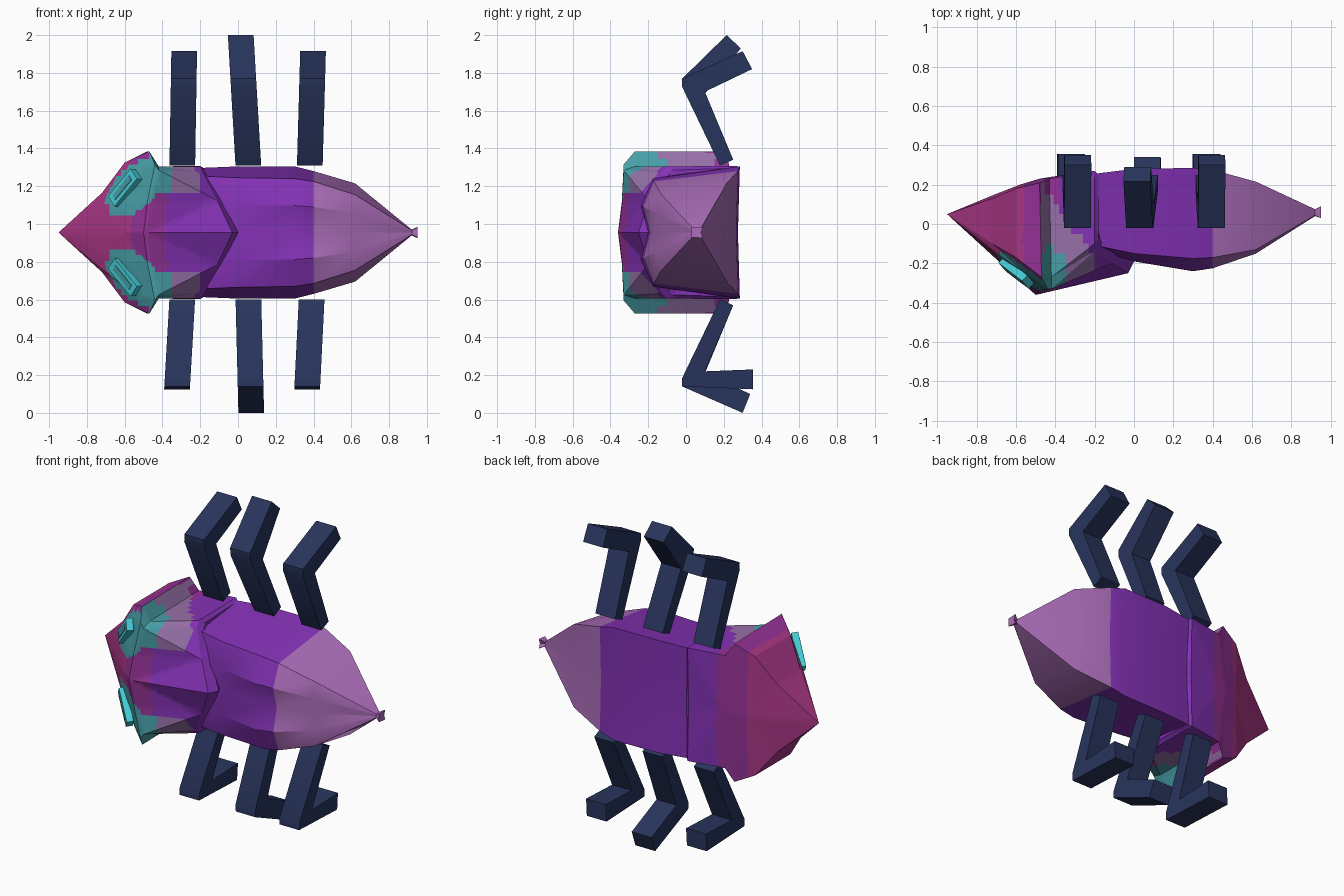
import bpy, bmesh, math
from mathutils import Vector, Matrix

if "Cube" in bpy.data.objects:
    bpy.data.objects.remove(bpy.data.objects["Cube"], do_unlink=True)

MID = 0.955  # height of the body axis


def material(name, r, g, b):
    m = bpy.data.materials.new(name)
    m.use_nodes = True
    col = [(c / 255 / 12.92) if c < 11 else ((c / 255 + 0.055) / 1.055) ** 2.4 for c in (r, g, b)] + [1]
    m.diffuse_color = col
    for n in m.node_tree.nodes:
        if n.type == 'BSDF_PRINCIPLED':
            n.inputs["Base Color"].default_value = col
    return m


ROSE = material("rose", 170, 55, 134)
PLUM = material("plum", 148, 50, 150)
PURPLE = material("purple", 132, 50, 182)
LAVENDER = material("lavender", 172, 110, 186)
TEAL = material("teal", 72, 160, 168)
MAUVE = material("mauve", 150, 112, 168)
CYAN = material("cyan", 70, 205, 215)
NAVY = material("navy", 40, 52, 92)


def finish(name, bm, mats, angle=30):
    bmesh.ops.recalc_face_normals(bm, faces=bm.faces)
    me = bpy.data.meshes.new(name)
    bm.to_mesh(me)
    bm.free()
    for m in mats:
        me.materials.append(m)
    ob = bpy.data.objects.new(name, me)
    bpy.context.collection.objects.link(ob)
    bpy.ops.object.select_all(action='DESELECT')
    ob.select_set(True)
    bpy.context.view_layer.objects.active = ob
    bpy.ops.object.shade_smooth_by_angle(angle=math.radians(angle))
    return ob


def loft(half_rings):
    """Skin half rings (front centre to back centre), mirrored across the axis."""
    bm = bmesh.new()
    rings = []
    for half in half_rings:
        full = list(half) + [(x, y, -z) for x, y, z in reversed(half[1:-1])]
        rings.append([bm.verts.new((x, y, MID + z)) for x, y, z in full])
    n = len(rings[0])
    for a, b in zip(rings, rings[1:]):
        for i in range(n):
            j = (i + 1) % n
            bm.faces.new((a[i], a[j], b[j], b[i]))
    bm.faces.new(rings[0])
    bm.faces.new(rings[-1])
    bmesh.ops.remove_doubles(bm, verts=bm.verts, dist=0.0005)
    return bm


# Body and tail: x, front centre y, bulge y, front corner y and z, back y and z
sections = [
    (-.24, -.12, -.12, -.10, .30, .25, .34),
    (0, -.17, -.19, -.15, .29, .28, .35),
    (.3, -.20, -.24, -.175, .285, .285, .35),
    (.4, -.19, -.225, -.17, .27, .275, .325),
    (.62, -.12, -.15, -.13, .2, .215, .26),
    (.92, .045, .04, .045, .012, .075, .015),
    (.95, .03, .03, .03, .025, .09, .03),
]
bm = loft([[(x, c, 0), (x, b, zf * .5), (x, f, zf), (x, k, zk), (x, k - .01, 0)]
           for x, c, b, f, zf, k, zk in sections])
for f in bm.faces:
    f.material_index = int(f.calc_center_median().x > .4)
finish("body", bm, [PURPLE, LAVENDER])

# Head with flared crest and pointed collar
nose = (-.95, .05, 0)
head_rings = [
    [nose] * 6,
    [(-.72, -.16, 0), (-.72, -.15, .1), (-.72, -.13, .19), (-.72, -.1, .21), (-.72, .13, .21), (-.72, .145, 0)],
    [(-.6, -.27, 0), (-.6, -.25, .15), (-.58, -.23, .3), (-.6, -.17, .37), (-.6, .18, .37), (-.58, .2, 0)],
    [(-.5, -.36, 0), (-.48, -.34, .16), (-.44, -.33, .36), (-.47, -.27, .43), (-.48, .21, .43), (-.48, .23, 0)],
    [(-.48, -.356, 0), (-.46, -.338, .16), (-.42, -.33, .33), (-.42, -.27, .35), (-.43, .23, .35), (-.42, .24, 0)],
    [(-.03, -.25, 0), (-.11, -.2, .17), (-.19, -.13, .32), (-.2, -.1, .35), (-.2, .27, .352), (-.2, .262, 0)],
    [(0, -.19, 0), (-.08, -.15, .16), (-.17, -.09, .31), (-.18, -.07, .33), (-.18, .25, .34), (-.18, .25, 0)],
]
bm = loft(head_rings)
bmesh.ops.triangulate(bm, faces=bm.faces)


def cut(co, normal):
    geom = bm.verts[:] + bm.edges[:] + bm.faces[:]
    bmesh.ops.bisect_plane(bm, geom=geom, dist=.0001, plane_co=co, plane_no=normal)


# Slice the head finely so the markings get clean borders
for i in range(19):
    cut((-.74 + i * .03, 0, 0), (1, 0, 0))
for i in range(-14, 15):
    cut((0, 0, MID + i * .03), (0, 0, 1))
for i in range(10):
    cut((0, -.3 + i * .05, 0), (0, 1, 0))


def head_colour(p):
    x, y, z = p.x, p.y, abs(p.z - MID)
    # Tilted oval around each eye
    u = ((x + .54) + (z - .24)) * .707
    v = ((x + .54) - (z - .24)) * .707
    if x < -.4 and y < -.12 and (u / .19) ** 2 + (v / .11) ** 2 < 1:
        return 3
    # Band behind the crest
    if x > -.475 and z > .21:
        if x < -.34 and y < -.15:
            return 3
        if x < -.2 and y < .13 - 1.35 * (x + .42):
            return 4
    if x < -.57:
        return 0
    return 1 if x < -.37 else 2


for f in bm.faces:
    f.material_index = head_colour(f.calc_center_median())
finish("head", bm, [ROSE, PLUM, PURPLE, TEAL, MAUVE], 20)


# Eyes: tilted plates with a narrow slit
def slab(name, side, size, lift, mat):
    along = Vector((.13, -.1, .16)).normalized()
    out = Vector((-.68, -.72, .1))
    out = (out - along * out.dot(along)).normalized()
    across = out.cross(along)
    rot = Matrix((along, across, out)).transposed().to_4x4()
    bm = bmesh.new()
    bmesh.ops.create_cube(bm, size=1)
    bmesh.ops.scale(bm, vec=size, verts=bm.verts)
    bmesh.ops.transform(bm, matrix=rot, verts=bm.verts)
    centre = Vector((-.59, -.24, .235)) + out * lift
    for v in bm.verts:
        v.co += centre
        v.co.z = MID + side * v.co.z
    finish(name, bm, [mat])


for label, side in (("upper", 1), ("lower", -1)):
    slab(label + "_eye", side, (.21, .075, .04), .012, CYAN)
    slab(label + "_eye_slit", side, (.15, .03, .006), .033, TEAL)

# Legs: bent profile in y and z, given width and a slight lean in x
hip = [(.18, .355), (.25, .385)]
knee = [(-.02, .815), (-.02, .77)]
feet = {
    "upper_outer": [(.10, .745), (.35, .865), (.30, .96)],
    "upper_middle": [(.10, .735), (.29, .975), (.215, 1.045)],
    "lower_outer": [(.10, .735), (.355, .725), (.355, .83)],
    "lower_middle": [(.10, .745), (.34, .855), (.30, .955)],
}


def leg(name, kind, side, x_hip, x_foot):
    profile = hip + feet[kind] + knee
    bm = bmesh.new()
    loops = []
    for dx in (-.068, .068):
        loops.append([bm.verts.new((x_hip + (x_foot - x_hip) * (h - .35) / .6 + dx, y, MID + side * h))
                      for y, h in profile])
    a, b = loops
    bm.faces.new(a)
    bm.faces.new(b)
    for i in range(len(a)):
        j = (i + 1) % len(a)
        bm.faces.new((a[i], a[j], b[j], b[i]))
    finish(name, bm, [NAVY])


leg("upper_front_leg", "upper_outer", 1, -.295, -.285)
leg("upper_middle_leg", "upper_middle", 1, .055, .02)
leg("upper_rear_leg", "upper_outer", 1, .38, .397)
leg("lower_front_leg", "lower_outer", -1, -.295, -.33)
leg("lower_middle_leg", "lower_middle", -1, .055, .07)
leg("lower_rear_leg", "lower_outer", -1, .39, .36)
